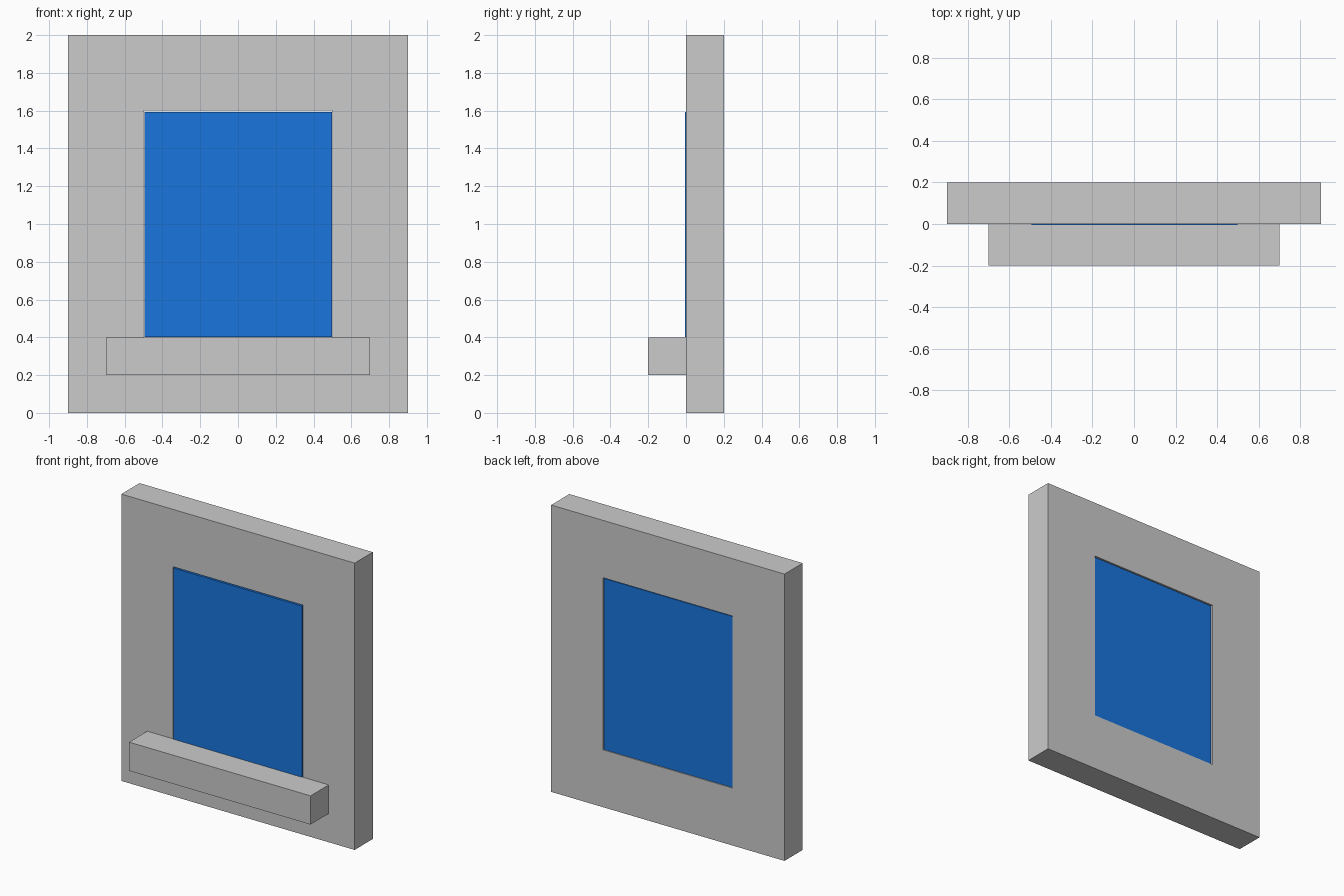
import bpy

if "Cube" in bpy.data.objects:
    bpy.data.objects.remove(bpy.data.objects["Cube"])

def make_object(name, verts, faces):
    mesh = bpy.data.meshes.new(name)
    mesh.from_pydata(verts, [], faces)
    mesh.update()
    obj = bpy.data.objects.new(name, mesh)
    bpy.context.collection.objects.link(obj)
    return obj

def rect(x0, x1, z0, z1, y):
    return [(x0, y, z0), (x1, y, z0), (x1, y, z1), (x0, y, z1)]

def box(name, x0, x1, y0, y1, z0, z1):
    verts = rect(x0, x1, z0, z1, y0) + rect(x0, x1, z0, z1, y1)
    faces = [(0, 1, 2, 3), (7, 6, 5, 4)]
    for i in range(4):
        j = (i + 1) % 4
        faces.append((i, i + 4, j + 4, j))
    return make_object(name, verts, faces)

# Wall panel with a rectangular opening: outer and inner loops, front and back
verts = []
for y in (0.0, 0.2):
    verts += rect(-0.9, 0.9, 0.0, 2.0, y) + rect(-0.5, 0.5, 0.4, 1.6, y)
faces = []
for i in range(4):
    j = (i + 1) % 4
    faces += [
        (i, j, j + 4, i + 4),            # front border
        (i + 8, i + 12, j + 12, j + 8),  # back border
        (i, i + 8, j + 8, j),            # outer edge
        (i + 4, j + 4, j + 12, i + 12),  # opening reveal
    ]
make_object("wall", verts, faces)

# Projecting ledge under the opening
box("window_sill", -0.7, 0.7, -0.2, 0.0, 0.2, 0.4)

# Blue pane filling the opening, a hair forward of the wall face
pane = box("window_pane", -0.494, 0.498, -0.005, 0.195, 0.401, 1.594)
blue = bpy.data.materials.new("blue_glass")
blue.diffuse_color = (0.01, 0.18, 0.73, 1.0)
blue.use_nodes = True
blue.node_tree.nodes["Principled BSDF"].inputs["Base Color"].default_value = blue.diffuse_color
pane.data.materials.append(blue)
